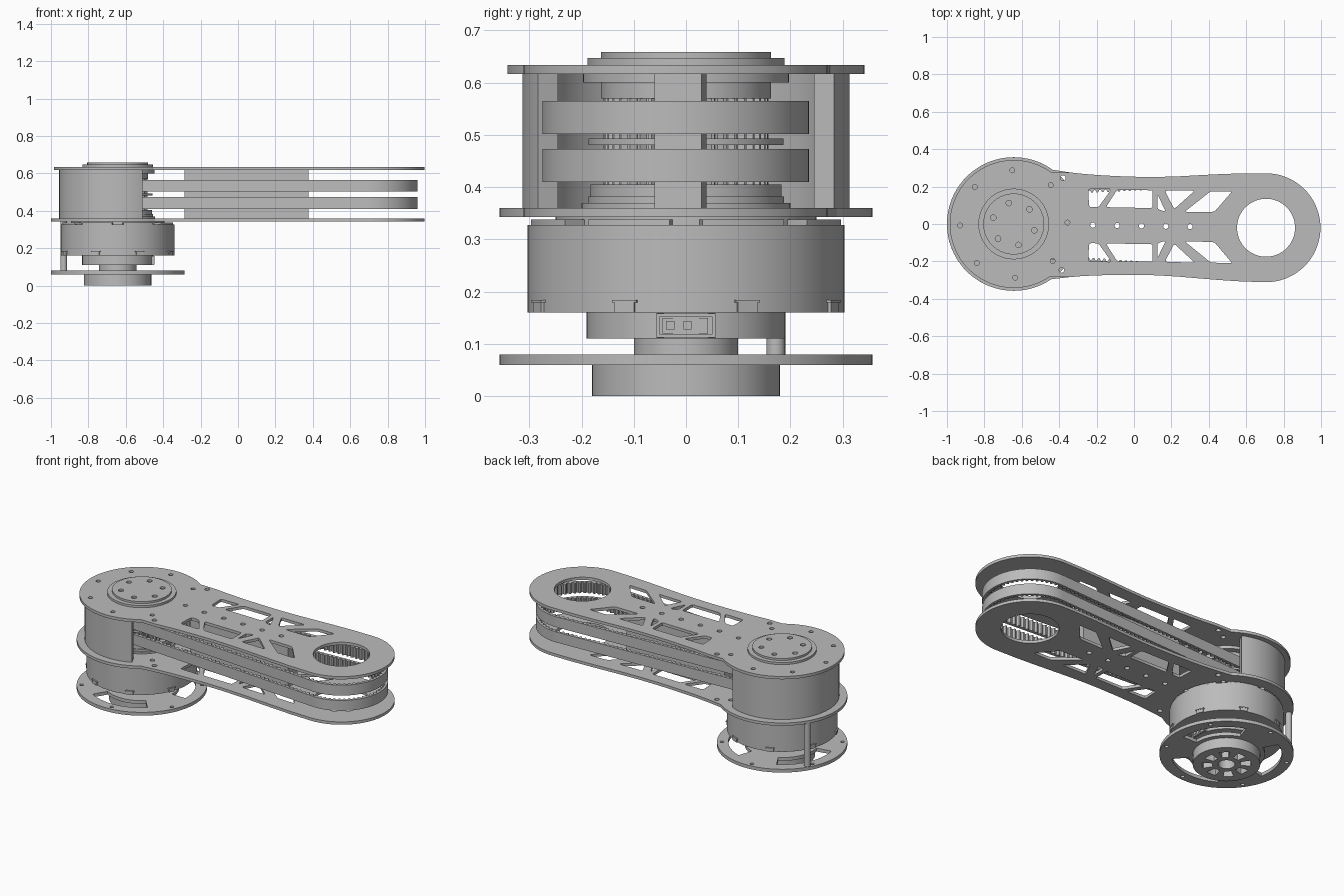
import bpy, bmesh, math
from math import sin, cos, pi, radians
from mathutils import Vector

cube = bpy.data.objects.get("Cube")
if cube:
    bpy.data.objects.remove(cube, do_unlink=True)

grey = bpy.data.materials.new("machined grey")
grey.use_nodes = True
colour = (0.5, 0.5, 0.5, 1)
grey.diffuse_color = colour
grey.node_tree.nodes["Principled BSDF"].inputs["Base Color"].default_value = colour

MOTOR = Vector((-0.643, 0))
TIP = Vector((0.706, -0.02))
SPAN = (TIP - MOTOR).length
AXIS = (TIP - MOTOR) / SPAN
SIDE = Vector((-AXIS.y, AXIS.x))


# --- outline helpers ---
def polar(c, r, deg):
    return Vector((c[0] + r * cos(radians(deg)), c[1] + r * sin(radians(deg))))


def arc(c, r, a, b, n=48):
    return [polar(c, r, a + (b - a) * i / n) for i in range(n + 1)]


def circle(c, r, n=64):
    return arc(c, r, 0, 360, n)[:-1]


def sector(c, r0, r1, a, b, n=40):
    return arc(c, r1, a, b, n) + arc(c, r0, b, a, n)


def along(u, v):
    return MOTOR + AXIS * u + SIDE * v


def rounded(pts, r=0.012):
    out = []
    for i, p in enumerate(pts):
        a = p + (pts[i - 1] - p).normalized() * r
        b = p + (pts[(i + 1) % len(pts)] - p).normalized() * r
        out += [a, (a + b + 2 * p) / 4, b]
    return out


def bolts(c, ring, r, count, start):
    return [circle(polar(c, ring, start + 360 * i / count), r, 16) for i in range(count)]


# Extrude nested outlines between two heights
def slab(name, loops, z0, z1, bevel=0):
    cu = bpy.data.curves.new(name, "CURVE")
    cu.dimensions = "2D"
    cu.fill_mode = "BOTH"
    cu.extrude = (z1 - z0) / 2
    for loop in loops:
        sp = cu.splines.new("POLY")
        sp.points.add(len(loop) - 1)
        for pt, p in zip(sp.points, loop):
            pt.co = (p[0], p[1], 0, 1)
        sp.use_cyclic_u = True
    tmp = bpy.data.objects.new(name + " outline", cu)
    bpy.context.collection.objects.link(tmp)
    deps = bpy.context.evaluated_depsgraph_get()
    me = bpy.data.meshes.new_from_object(tmp.evaluated_get(deps))
    bpy.data.objects.remove(tmp, do_unlink=True)
    bm = bmesh.new()
    bm.from_mesh(me)
    bmesh.ops.remove_doubles(bm, verts=bm.verts, dist=0.00005)
    bmesh.ops.translate(bm, verts=bm.verts, vec=(0, 0, (z0 + z1) / 2))
    bmesh.ops.recalc_face_normals(bm, faces=bm.faces)
    bm.to_mesh(me)
    bm.free()
    me.name = name
    me.materials.clear()
    me.materials.append(grey)
    ob = bpy.data.objects.new(name, me)
    bpy.context.collection.objects.link(ob)
    if bevel:
        mod = ob.modifiers.new("soft edge", "BEVEL")
        mod.width, mod.segments = bevel, 3
        mod.angle_limit = radians(50)
    bpy.ops.object.select_all(action="DESELECT")
    ob.select_set(True)
    bpy.context.view_layer.objects.active = ob
    bpy.ops.object.shade_smooth_by_angle(angle=radians(25))
    return ob


def block(name, x0, x1, y0, y1, z0, z1, turn=0):
    # Box placed relative to the motor axis, turned around it
    pts = [Vector(p) for p in ((x0, y0), (x1, y0), (x1, y1), (x0, y1))]
    c, s = cos(radians(turn)), sin(radians(turn))
    loop = [MOTOR + Vector((p.x * c - p.y * s, p.x * s + p.y * c)) for p in pts]
    return slab(name, [loop], z0, z1)


# --- base hub and base plate ---
pockets = [rounded(sector(MOTOR, 0.075, 0.13, a - 13, a + 13, 4), 0.002)
           for a in range(0, 360, 45)]
slab("base_hub", [circle(MOTOR, 0.18), circle(MOTOR, 0.045, 32)] + pockets, 0, 0.045)
slab("base_hub_top", [circle(MOTOR, 0.18), circle(MOTOR, 0.045, 32)], 0.045, 0.06)
windows = [sector(MOTOR, 0.205, 0.295, a - 36, a + 36, 24) for a in (35, 155, 275)]
slab("base_plate", [circle(MOTOR, 0.357, 96)] + windows + bolts(MOTOR, 0.33, 0.011, 6, 35),
     0.06, 0.08)
slab("base_post", [circle((-0.932, 0.172), 0.018, 24)], 0.08, 0.343)

# --- motor ---
slab("motor_shaft", [circle(MOTOR, 0.1)], 0.06, 0.11)
slab("motor_rear_cover", [circle(MOTOR, 0.19)], 0.11, 0.161, 0.012)
slab("motor_body", [circle(MOTOR, 0.303, 96)], 0.16, 0.328, 0.004)
slab("motor_face", [circle(MOTOR, 0.25)], 0.328, 0.343)
for a in range(0, 360, 45):
    slab("motor_rim_tab", [sector(MOTOR, 0.25, 0.298, a + 6, a + 39, 12)], 0.328, 0.338)
    block("motor_clip", 0.285, 0.309, -0.02, 0.02, 0.16, 0.181, a + 22.5)
    block("motor_clip_cap", 0.285, 0.311, -0.025, 0.025, 0.179, 0.184, a + 22.5)

# Cable socket on the rear cover
block("socket_body", 0.13, 0.188, -0.056, 0.056, 0.111, 0.159)
for z in (0.112, 0.152):
    block("socket_lip", 0.18, 0.196, -0.056, 0.056, z, z + 0.006)
for y in (-0.056, 0.05):
    block("socket_wall", 0.18, 0.196, y, y + 0.006, 0.112, 0.158)
block("socket_insert", 0.18, 0.191, -0.045, 0.042, 0.12, 0.15)
for y in (-0.03, 0.003):
    block("socket_pin", 0.18, 0.195, y - 0.008, y + 0.008, 0.128, 0.144)

# --- link plates ---
UPPER_WINDOWS = [
    [(-.245, .187), (-.12, .187), (-.19, .09), (-.24, .09)],
    [(-.09, .183), (.1, .18), (.1, .085), (-.15, .09)],
    [(.125, .16), (.125, .08), (.17, .065)],
    [(.165, .178), (.325, .178), (.215, .08)],
    [(.41, .175), (.525, .175), (.43, .065), (.27, .065)],
]
EDGE = [(0.3, 0.28), (0.37, 0.273), (0.45, 0.268), (0.55, 0.264), (0.66, 0.262),
        (0.77, 0.263), (0.88, 0.268), (0.98, 0.275), (1.1, 0.283), (1.22, 0.289)]


def centre_y(x):
    return MOTOR.y + (x - MOTOR.x) * AXIS.y / AXIS.x


def link_plate(name, radius, z0, z1):
    tilt = math.degrees(math.atan2(AXIS.y, AXIS.x))
    outline = arc(MOTOR, radius, 55 + tilt, 305 + tilt, 72)
    outline += [along(u, -v) for u, v in EDGE]
    outline += arc(TIP, 0.291, -90 + tilt, 90 + tilt, 48)
    outline += [along(u, v) for u, v in reversed(EDGE)]
    loops = [outline, circle(TIP, 0.155)]
    for shape in UPPER_WINDOWS:
        loops.append(rounded([Vector(p) for p in shape]))
        loops.append(rounded([Vector((x, 2 * centre_y(x) - y)) for x, y in shape]))
    loops += bolts(MOTOR, 0.287, 0.013, 8, 1.5)
    loops += [circle(along(0.423 + 0.13 * i, 0), 0.014, 16) for i in range(5)]
    loops += [circle(along(0.26, v), 0.014, 16) for v in (0.25, -0.243)]
    slab(name, loops, z0, z1)


link_plate("lower_link_plate", 0.357, 0.343, 0.36)
link_plate("upper_link_plate", 0.342, 0.617, 0.634)

# --- spacers between the plates ---
slab("curved_housing", [sector(MOTOR, 0.27, 0.313, 65, 295, 72)], 0.36, 0.617)
bar = [along(0.358, -0.045), along(1.02, -0.045), along(1.02, 0.045), along(0.358, 0.045)]
bar_holes = [circle(along(0.423 + 0.13 * i, 0), 0.014, 16) for i in range(5)]
slab("centre_spacer", [bar] + bar_holes, 0.36, 0.617)

# --- drive pulley ---
teeth = [polar(MOTOR, 0.158 if i % 4 < 2 else 0.145, 360 * i / 160) for i in range(160)]
slab("pulley_core", [teeth], 0.40, 0.575)
for z0, z1, r in ((0.36, 0.37, 0.2), (0.37, 0.382, 0.188), (0.382, 0.405, 0.183),
                  (0.481, 0.493, 0.187), (0.57, 0.6, 0.163), (0.6, 0.617, 0.197)):
    slab("pulley_flange", [circle(MOTOR, r)], z0, z1)

# --- output cap ---
slab("cap_flange", [circle(MOTOR, 0.189)], 0.617, 0.647)
slab("cap_disc", [circle(MOTOR, 0.163)] + bolts(MOTOR, 0.115, 0.015, 6, 43), 0.647, 0.659)


# --- toothed belts ---
def belt_loops(ra, rb, count):
    theta = math.acos((ra - rb) / SPAN)
    line = SPAN * sin(theta)
    lengths = [2 * theta * rb, line, (2 * pi - 2 * theta) * ra, line]
    total = sum(lengths)
    outer, inner = [], []
    for i in range(count * 4):
        s = total * i / (count * 4)
        k = 0
        while s > lengths[k] and k < 3:
            s -= lengths[k]
            k += 1
        f = s / lengths[k]
        ang = (-theta + 2 * theta * f, theta,
               theta + (2 * pi - 2 * theta) * f, -theta)[k]
        n = AXIS * cos(ang) + SIDE * sin(ang)
        start, end = TIP + n * rb, MOTOR + n * ra
        p = (start, start.lerp(end, f), end, end.lerp(start, f))[k]
        outer.append(p)
        inner.append(p - n * (0.012 if i % 4 < 2 else 0.025))
    return [outer, inner]


for label, z in (("lower", 0.41), ("upper", 0.502)):
    slab(label + "_belt", belt_loops(0.173, 0.255, 140), z, z + 0.063)
